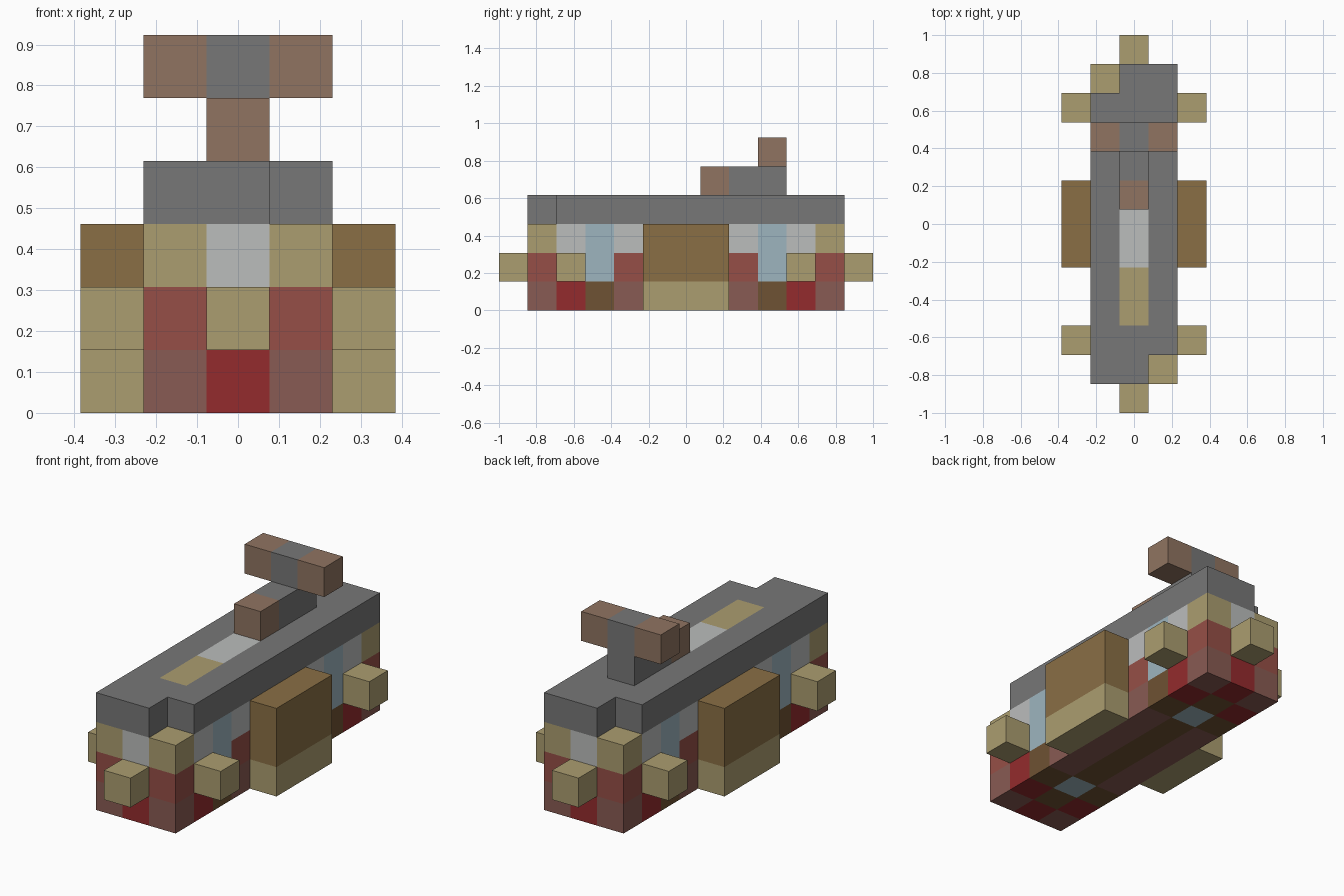
import bpy
import bmesh
from mathutils import Vector

UNIT = 2 / 13  # edge length of one block

default_cube = bpy.data.objects.get("Cube")
if default_cube:
    bpy.data.objects.remove(default_cube, do_unlink=True)


def linear(hex_colour):
    values = [int(hex_colour[i:i + 2], 16) / 255 for i in (0, 2, 4)]
    return [v / 12.92 if v <= 0.04045 else ((v + 0.055) / 1.055) ** 2.4 for v in values] + [1]


def make_material(name, hex_colour):
    mat = bpy.data.materials.new(name)
    mat.use_nodes = True
    mat.diffuse_color = linear(hex_colour)
    mat.node_tree.nodes["Principled BSDF"].inputs["Base Color"].default_value = linear(hex_colour)
    return mat


MATERIALS = {name: make_material(name, colour) for name, colour in {
    "stone grey": "777777",
    "sand": "AB9D70",
    "light grey": "BBBDBC",
    "pale blue": "9DB5BF",
    "dull red": "964F47",
    "dusty maroon": "895B53",
    "bright red": "942B2D",
    "tan brown": "907461",
    "golden brown": "8A6F45",
    "dark brown": "6F5233",
}.items()}


def block(xs, ys, zs, colour):
    """Map every cell of a box to a colour, or to the result of a colour rule."""
    pick = colour if callable(colour) else lambda x, y, z: colour
    return {(x, y, z): pick(x, y, z) for x in xs for y in ys for z in zs}


def hull_colour(x, y, z):
    x, y = abs(x), abs(y)
    if z == 0:  # underside and lowest course
        if x == 0:
            return {5: "bright red", 3: "pale blue"}.get(y, "dark brown")
        return {4: "bright red", 3: "dark brown"}.get(y, "dusty maroon")
    if y == 3:
        return "pale blue"
    if z == 1:
        return "dull red"
    return "sand" if y == 5 and x == 1 else "light grey"


def roof_colour(x, y, z):
    if x == 0 and y in (-3, -2):
        return "sand"
    if x == 0 and y in (-1, 0):
        return "light grey"
    return "stone grey"


MIDDLE = range(-1, 2)
LENGTH = range(-5, 6)
parts = {
    "hull": block(MIDDLE, LENGTH, range(3), hull_colour),
    "roof": block(MIDDLE, LENGTH, [3], roof_colour),
    "tower_base": block([0], [2, 3], [4], "stone grey"),
    "tower_nose": block([0], [1], [4], "tan brown"),
    "tower_crossbar": block(MIDDLE, [3], [5],
                            lambda x, y, z: "tan brown" if x else "stone grey"),
}
# Opposite roof corners are notched
for corner in ((1, -5, 3), (-1, 5, 3)):
    del parts["roof"][corner]

# Side boxes and corner knobs on both sides
for side, x in (("left", 2), ("right", -2)):
    parts[side + "_side_box"] = block([x], MIDDLE, range(3),
                                      lambda x, y, z: "golden brown" if z else "sand")
    for end, y in (("front", -4), ("back", 4)):
        parts[f"{side}_{end}_knob"] = block([x], [y], [1], "sand")

# End bumpers
for end, y in (("front", -6), ("back", 6)):
    parts[end + "_bumper"] = block([0], [y], [1], "sand")

occupied = {cell for cells in parts.values() for cell in cells}


def build_part(name, cells):
    """Build only the outer faces of a group of blocks."""
    bm = bmesh.new()
    colours = sorted(set(cells.values()))
    for cell, colour in cells.items():
        centre = Vector(cell) + Vector((0, 0, 0.5))
        for axis in range(3):
            for sign in (-1, 1):
                normal = Vector((0, 0, 0))
                normal[axis] = sign
                if tuple(int(c) for c in Vector(cell) + normal) in occupied:
                    continue
                u = Vector((0, 0, 0))
                u[(axis + 1) % 3] = 0.5
                v = normal.cross(u)
                middle = centre + normal / 2
                corners = (-u - v, u - v, u + v, v - u)
                face = bm.faces.new([bm.verts.new((middle + c) * UNIT) for c in corners])
                face.material_index = colours.index(colour)
    bmesh.ops.remove_doubles(bm, verts=bm.verts, dist=0.001)
    mesh = bpy.data.meshes.new(name)
    bm.to_mesh(mesh)
    bm.free()
    for colour in colours:
        mesh.materials.append(MATERIALS[colour])
    bpy.context.collection.objects.link(bpy.data.objects.new(name, mesh))


for part_name, part_cells in parts.items():
    build_part(part_name, part_cells)
